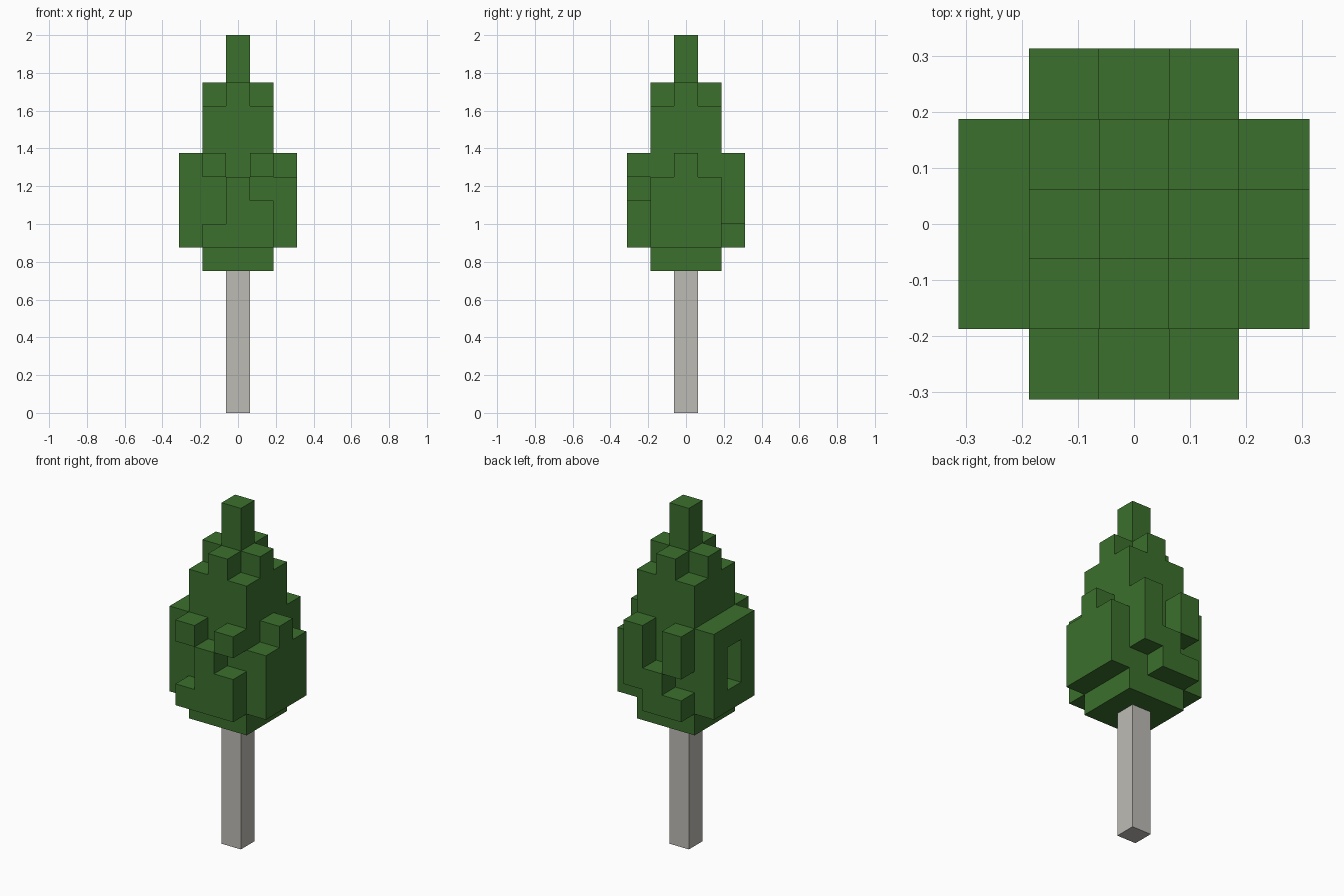
import bpy
import bmesh
from itertools import product
from mathutils import Vector

UNIT = 0.125  # edge of one block

if "Cube" in bpy.data.objects:
    bpy.data.objects.remove(bpy.data.objects["Cube"], do_unlink=True)


def material(name, rgb):
    mat = bpy.data.materials.new(name)
    mat.use_nodes = True
    mat.diffuse_color = (*rgb, 1)
    mat.node_tree.nodes["Principled BSDF"].inputs["Base Color"].default_value = (*rgb, 1)
    return mat


def block(rx, ry, z0, z1):
    """Cells of a centred block reaching rx, ry cells out from the axis."""
    return set(product(range(-rx, rx + 1), range(-ry, ry + 1), range(z0, z1)))


def build(name, cells, mat):
    """Skin a set of cells, leaving out the faces between neighbours."""
    bm = bmesh.new()
    for cell in cells:
        centre = Vector(cell)
        for axis, sign in product(range(3), (-1, 1)):
            normal = Vector((0, 0, 0))
            normal[axis] = sign
            if tuple(int(c) for c in centre + normal) in cells:
                continue
            u = Vector((0, 0, 0))
            u[(axis + 1) % 3] = 0.5
            v = normal.cross(u)
            mid = centre + normal / 2 + Vector((0, 0, 0.5))
            corners = (mid - u - v, mid + u - v, mid + u + v, mid - u + v)
            bm.faces.new([bm.verts.new(c * UNIT) for c in corners])
    bmesh.ops.remove_doubles(bm, verts=bm.verts[:], dist=0.001)
    mesh = bpy.data.meshes.new(name)
    bm.to_mesh(mesh)
    bm.free()
    mesh.materials.append(mat)
    bpy.context.collection.objects.link(bpy.data.objects.new(name, mesh))


green = material("leaf green", (0.044, 0.162, 0.026))
grey = material("pale grey bark", (0.51, 0.497, 0.462))

# Trunk
build("trunk", block(0, 0, 0, 6), grey)

# Foliage: core, cross-shaped shoulder, tip and the wide belt
foliage = block(1, 1, 6, 13)
foliage |= block(1, 0, 13, 14) | block(0, 1, 13, 14)
foliage |= block(0, 0, 13, 16)
foliage |= block(2, 1, 7, 11) | block(1, 2, 7, 11)

# Gaps in the belt: front, back, left, right
foliage -= {(-1, -2, 8), (-1, -2, 9), (0, -2, 10), (1, -2, 9)}
foliage -= {(-1, 2, 8), (0, 2, 9), (0, 2, 10), (1, 2, 7)}
foliage -= {(2, -1, 10), (2, 1, 10)}
foliage -= {(-2, 0, 8), (-2, 0, 9)}
build("foliage", foliage, green)
